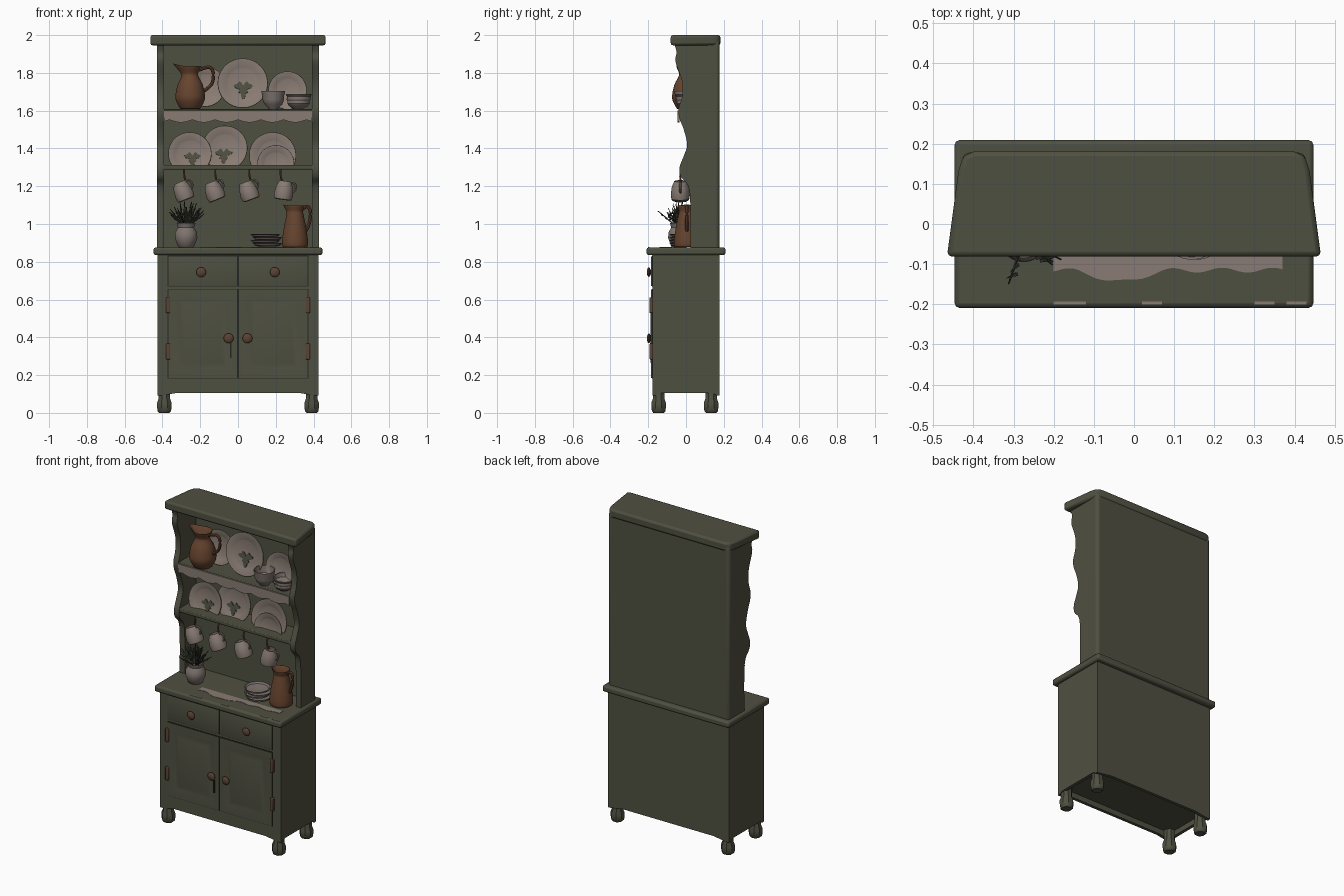
import bpy, bmesh, math, random
from math import sin, cos, pi, radians
from mathutils import Matrix, Vector

random.seed(4)
if "Cube" in bpy.data.objects:
    bpy.data.objects.remove(bpy.data.objects["Cube"])


def material(name, *rgb):
    m = bpy.data.materials.new(name)
    m.use_nodes = True
    m.diffuse_color = (*rgb, 1)
    m.node_tree.nodes["Principled BSDF"].inputs["Base Color"].default_value = (*rgb, 1)
    return m


GREEN = material("olive paint", 0.078, 0.080, 0.053)
DARK = material("dark gap", 0.018, 0.019, 0.014)
CREAM = material("cream china", 0.25, 0.2, 0.172)
STONE = material("grey china", 0.21, 0.175, 0.157)
CLAY = material("terracotta", 0.132, 0.057, 0.028)
COPPER = material("aged copper", 0.105, 0.055, 0.034)
LEAF = material("dark leaf", 0.034, 0.038, 0.026)


def finish(name, bm, mat, matrix=None):
    if matrix:
        bm.transform(matrix)
    bmesh.ops.recalc_face_normals(bm, faces=bm.faces)
    mesh = bpy.data.meshes.new(name)
    bm.to_mesh(mesh)
    bm.free()
    mesh.materials.append(mat)
    mesh.shade_smooth()
    mesh.set_sharp_from_angle(angle=radians(35))
    obj = bpy.data.objects.new(name, mesh)
    bpy.context.collection.objects.link(obj)
    return obj


def bevel(obj, width, segments=2):
    mod = obj.modifiers.new("soft edges", 'BEVEL')
    mod.width, mod.segments = width, segments
    return obj


def box(name, lo, hi, mat=GREEN, soft=0.0):
    bm = bmesh.new()
    bmesh.ops.create_cube(bm, size=1)
    for v in bm.verts:
        v.co = [l + (c + 0.5) * (h - l) for l, h, c in zip(lo, hi, v.co)]
    obj = finish(name, bm, mat)
    return bevel(obj, soft) if soft else obj


def prism(name, pts, axis, start, end, mat=GREEN):
    """Extrude a 2D outline along the named axis."""
    place = {'x': lambda a, b, d: (d, a, b), 'y': lambda a, b, d: (a, d, b),
             'z': lambda a, b, d: (a, b, d)}[axis]
    bm = bmesh.new()
    face = bm.faces.new([bm.verts.new(place(a, b, start)) for a, b in pts])
    new = bmesh.ops.extrude_face_region(bm, geom=[face])["geom"]
    shift = Vector(place(0, 0, end - start))
    bmesh.ops.translate(bm, vec=shift, verts=[g for g in new if isinstance(g, bmesh.types.BMVert)])
    return finish(name, bm, mat)


def smooth_path(pts, steps=5):
    """Catmull-Rom curve through the points."""
    p = [Vector(q) for q in [pts[0], *pts, pts[-1]]]
    out = []
    for a, b, c, d in zip(p, p[1:], p[2:], p[3:]):
        for i in range(steps):
            t = i / steps
            out.append(0.5 * (2 * b + (c - a) * t + (2 * a - 5 * b + 4 * c - d) * t * t
                              + (3 * b - a - 3 * c + d) * t ** 3))
    return out + [p[-1]]


def lathe(name, profile, mat, matrix, sides=32, spout=0.0):
    bm = bmesh.new()
    top = max(h for r, h in profile)
    rings = []
    for r, h in profile:
        ring = []
        for i in range(sides):
            a = 2 * pi * (i + 0.5) / sides
            pull = spout * max(0, -cos(a)) ** 4 * max(0, h / top - 0.75) * 4
            ring.append(bm.verts.new((r * cos(a) - pull, r * sin(a), h + pull * 0.4)))
        rings.append(ring)
    for low, up in zip(rings, rings[1:]):
        for i in range(sides):
            j = (i + 1) % sides
            bm.faces.new((low[i], low[j], up[j], up[i]))
    bm.faces.new(rings[0])
    bm.faces.new(rings[-1])
    return finish(name, bm, mat, matrix)


def tube(name, pts, radius, mat, matrix=Matrix(), sides=8):
    path = smooth_path(pts)
    bm = bmesh.new()
    rings = []
    for i, p in enumerate(path):
        along = path[min(i + 1, len(path) - 1)] - path[max(i - 1, 0)]
        turn = along.to_track_quat('Z', 'Y').to_matrix()
        rings.append([bm.verts.new(p + turn @ Vector((radius * cos(2 * pi * k / sides),
                      radius * sin(2 * pi * k / sides), 0))) for k in range(sides)])
    for r, s in zip(rings, rings[1:]):
        for k in range(sides):
            bm.faces.new((r[k], r[k - 1], s[k - 1], s[k]))
    bm.faces.new(rings[0])
    bm.faces.new(rings[-1])
    return finish(name, bm, mat, matrix)


def at(x, y, z):
    return Matrix.Translation((x, y, z))


# Base cabinet with shaped aprons and bun feet
box("base_body", (-0.427, -0.178, 0.14), (0.427, 0.178, 0.84))


def apron(half, rise):
    n = 24
    low = [(half * (2 * i / n - 1), 0.092 + rise * min(1, 3 * sin(pi * i / n)) ** 2) for i in range(n + 1)]
    return low + [(half, 0.14), (-half, 0.14)]


for side, name in ((-1, "front"), (1, "back")):
    prism(name + "_apron", apron(0.427, 0.014), 'y', side * 0.158, side * 0.178)
for side, name in ((-1, "right"), (1, "left")):
    prism(name + "_apron", apron(0.178, 0.014), 'x', side * 0.407, side * 0.427)
    for y, end in ((-0.145, "front"), (0.133, "back")):
        foot = [(0.03, 0), (0.038, 0.008), (0.042, 0.03), (0.042, 0.052), (0.033, 0.076), (0.033, 0.14)]
        lathe(f"{end}_{name}_foot", foot, GREEN, at(side * 0.39, y, 0), 8)
box("countertop", (-0.447, -0.209, 0.835), (0.447, 0.209, 0.876), soft=0.012)
for x0, x1 in ((-0.2, -0.12), (0.02, 0.07), (0.3, 0.35), (0.38, 0.43)):
    box("worn_counter_edge", (x0, -0.2, 0.872), (x1, -0.193, 0.878), CREAM)

# Drawers, panelled doors and their fittings
knob = [(0.012, 0), (0.012, 0.007), (0.023, 0.012), (0.026, 0.018), (0.02, 0.024), (0.006, 0.027)]
facing = Matrix.Rotation(radians(90), 4, 'X')


def panel(name, x0, x1, z0, z1, steps):
    box(name + "_gap", (x0 - 0.004, -0.18, z0 - 0.004), (x1 + 0.004, -0.17, z1 + 0.004), DARK)
    bm = bmesh.new()
    bmesh.ops.create_cube(bm, size=1)
    for v in bm.verts:
        v.co = (x0 + (v.co.x + 0.5) * (x1 - x0), -0.178 + v.co.y * 0.012, z0 + (v.co.z + 0.5) * (z1 - z0))
    bm.normal_update()
    front = [f for f in bm.faces if f.normal.y < -0.9]
    for thick, depth in steps:
        bmesh.ops.inset_region(bm, faces=front, thickness=thick, depth=depth)
    finish(name, bm, GREEN)


for side, name in ((-1, "right"), (1, "left")):
    x0, x1 = sorted((side * 0.005, side * 0.368))
    panel(name + "_drawer", x0, x1, 0.672, 0.828, [(0.008, 0.002)])
    panel(name + "_door", x0, x1, 0.185, 0.652, [(0.055, 0), (0.02, -0.003), (0.04, 0.006)])
    lathe(name + "_drawer_knob", knob, COPPER, at(side * 0.195, -0.18, 0.745) @ facing, 20)
    lathe(name + "_door_knob", knob, COPPER, at(side * 0.05, -0.18, 0.395) @ facing, 20)
    for z in (0.325, 0.57):
        box(name + "_hinge", (side * 0.37 - 0.011, -0.193, z - 0.042),
            (side * 0.37 + 0.011, -0.174, z + 0.042), COPPER, 0.004)
box("door_latch", (-0.043, -0.19, 0.29), (-0.034, -0.18, 0.37), DARK)

# Rack: scalloped side boards, back, shelves and cornice
edge = smooth_path([(0.023, 0.87), (0.023, 1.1), (0.012, 1.2), (-0.027, 1.25), (-0.034, 1.3), (-0.012, 1.36),
                    (0.006, 1.42), (-0.012, 1.5), (-0.035, 1.56), (-0.04, 1.61), (-0.02, 1.68),
                    (-0.022, 1.76), (-0.056, 1.86), (-0.05, 1.91), (-0.065, 1.96)])
for side, name in ((-1, "right"), (1, "left")):
    prism(name + "_side_board", [*edge, (0.158, 1.96), (0.158, 0.87)], 'x', side * 0.392, side * 0.428)
bevel(box("rack_back", (-0.428, 0.138, 0.85), (0.428, 0.178, 1.98)), 0.019, 4)
box("lower_shelf", (-0.4, -0.032, 1.288), (0.4, 0.15, 1.312), soft=0.005)
box("upper_shelf", (-0.4, -0.036, 1.585), (0.4, 0.15, 1.61), soft=0.005)
outline = [(-0.466, -0.081), (0.466, -0.081), (0.437, 0.135), (0.425, 0.17), (0.395, 0.182),
           (-0.395, 0.182), (-0.425, 0.17), (-0.437, 0.135)]
bevel(prism("cornice", outline, 'z', 1.946, 2.0), 0.012)

# Lace shelf trim and counter runner
n = 90
xs = [-0.392 + 0.784 * i / n for i in range(n + 1)]
prism("shelf_lace", [(x, 1.552 - 0.014 * abs(sin(x * 26))) for x in xs] + [(0.392, 1.602), (-0.392, 1.602)],
      'y', -0.044, -0.035, CREAM)
xs = [-0.2 + 0.57 * i / n for i in range(n + 1)]
prism("counter_runner", [(x, -0.115 - 0.03 * math.exp(-(x / 0.07 + 0.5) ** 2) - 0.006 * sin(x * 50)) for x in xs]
      + [(0.37, -0.075), (-0.2, -0.075)], 'z', 0.874, 0.878, CREAM)

# Standing plates, trimmed level where they rest on a shelf
PLATE = [(0.5, 0), (0.62, 0.02), (1, 0.13), (0.99, 0.17), (0.93, 0.165), (0.66, 0.07), (0.6, 0.045), (0.02, 0.045)]


def plate(name, x, y, z, r, shelf, motif=None):
    pose = at(x, y, z) @ Matrix.Rotation(radians(82), 4, 'X') @ Matrix.Diagonal((r, r, 0.12, 1))
    parts = [lathe(name, PLATE, CREAM, pose, 40)]
    if motif:
        blot = [Vector(motif) + (0.27 + 0.1 * sin(3 * a) + 0.06 * sin(7 * a)) * Vector((cos(a), sin(a)))
                for a in (2 * pi * i / 40 for i in range(40))]
        parts.append(prism(name + "_motif", blot, 'z', 0.04, 0.09, GREEN))
        parts[1].data.transform(pose)
    for part in parts:
        bm = bmesh.new()
        bm.from_mesh(part.data)
        bmesh.ops.bisect_plane(bm, geom=[*bm.verts, *bm.edges, *bm.faces], plane_co=(0, 0, shelf),
                               plane_no=(0, 0, 1), clear_inner=True)
        bm.to_mesh(part.data)
        bm.free()


plate("upper_plate_right", -0.175, 0.075, 1.725, 0.108, 1.6)
plate("upper_plate_middle", 0.025, 0.05, 1.743, 0.133, 1.6, (0.02, -0.2))
plate("upper_plate_left", 0.262, 0.07, 1.705, 0.102, 1.6)
plate("lower_plate_right", -0.255, 0.05, 1.37, 0.115, 1.3, (0.12, -0.2))
plate("lower_plate_middle", -0.07, 0.075, 1.4, 0.12, 1.3, (-0.05, -0.3))
plate("lower_plate_left", 0.183, 0.07, 1.36, 0.125, 1.3)
plate("lower_plate_small", 0.2, 0.035, 1.318, 0.098, 1.3)

# Bowls and stacked dishes
BOWL = [(0.45, 0), (0.5, 0.08), (0.8, 0.25), (0.96, 0.52), (0.95, 0.75), (1.04, 0.9), (1.04, 1),
        (0.95, 0.98), (0.85, 0.55), (0.1, 0.25)]


def bowl(name, x, y, z, r, h):
    lathe(name, BOWL, STONE, at(x, y, z) @ Matrix.Diagonal((r, r, h, 1)))


bowl("right_bowl", 0.187, 0.0, 1.61, 0.06, 0.095)
bowl("left_bowl_lower", 0.32, 0.01, 1.61, 0.062, 0.055)
bowl("left_bowl_upper", 0.322, 0.01, 1.635, 0.066, 0.053)
for i in range(4):
    bowl("stacked_dish", 0.15 + 0.006 * (-1) ** i, -0.01, 0.878 + i * 0.016, 0.076, 0.022)

# Clay jugs
JUG = [(0.62, 0), (0.72, 0.02), (0.98, 0.2), (1, 0.35), (0.85, 0.58), (0.56, 0.78), (0.55, 0.86),
       (0.72, 1), (0.66, 1), (0.48, 0.86), (0.4, 0.7)]
TALL = [(0.9, 0), (1, 0.04), (1, 0.2), (0.86, 0.5), (0.66, 0.8), (0.62, 0.88), (0.74, 1),
        (0.68, 1), (0.54, 0.88), (0.5, 0.7)]
for name, prof, x, z, r, h, lip, reach in (("upper_jug", JUG, -0.253, 1.61, 0.078, 0.222, 0.035, 1.55),
                                           ("counter_jug", TALL, 0.302, 0.877, 0.068, 0.218, 0.012, 1.18)):
    shape = [(r * p.x, h * p.y) for p in smooth_path(prof, 3)]
    lathe(name, shape, CLAY, at(x, 0.005, z), 32, lip)
    tube(name + "_handle", [(r * 0.55, 0, h * 0.92), (r * reach * 0.8, 0, h * 0.99), (r * reach, 0, h * 0.88),
                            (r * reach * 0.95, 0, h * 0.6), (r * 0.85, 0, h * 0.4)], 0.009, CLAY, at(x, 0.005, z))

# Hanging mugs on hooks
MUG = [(0.036, 0), (0.047, 0.004), (0.051, 0.03), (0.045, 0.07), (0.032, 0.1), (0.027, 0.1), (0.036, 0.07), (0.03, 0.02)]
for x, lean in ((-0.285, -22), (-0.12, -22), (0.06, -20), (0.225, 8)):
    pose = at(x + 0.012, -0.03, 1.128) @ Matrix.Rotation(radians(lean), 4, 'Y')
    lathe("hanging_mug", MUG, CREAM, pose, 24)
    tube("mug_handle", [(0.03, 0, 0.095), (0.052, 0, 0.092), (0.06, 0, 0.065), (0.045, 0, 0.045)], 0.006, CREAM, pose)
    tube("mug_hook", [(x, -0.015, 1.295), (x, -0.03, 1.265), (x + 0.004, -0.03, 1.24), (x + 0.015, -0.03, 1.222)],
         0.005, COPPER)

# Vase with a spray of leaves
VASE = [(0.036, 0), (0.044, 0.006), (0.06, 0.05), (0.058, 0.08), (0.043, 0.105), (0.05, 0.128), (0.044, 0.128), (0.035, 0.1)]
lathe("vase", VASE, STONE, at(-0.275, -0.035, 0.876))
bm = bmesh.new()
for i in range(40):
    a, tilt, length = random.uniform(0, 2 * pi), random.uniform(0.05, 1.0), random.uniform(0.08, 0.13)
    lean = Matrix.Rotation(a, 4, 'Z') @ Matrix.Rotation(tilt, 4, 'Y')
    pose = at(0.015 * cos(a), 0.01 * sin(a), 0) @ lean @ at(0, 0, length / 2)
    bmesh.ops.create_cone(bm, cap_ends=True, segments=4, radius1=0.004, radius2=0.002, depth=length, matrix=pose)
    for k in (0.1, 0.3):
        leaf = pose @ at(0, 0, length * k) @ Matrix.Rotation(random.uniform(-0.8, 0.8), 4, 'X')
        bmesh.ops.create_cone(bm, segments=4, radius1=0.006, radius2=0, depth=0.035, matrix=leaf)
finish("leaf_spray", bm, LEAF, at(-0.275, -0.045, 0.99))
